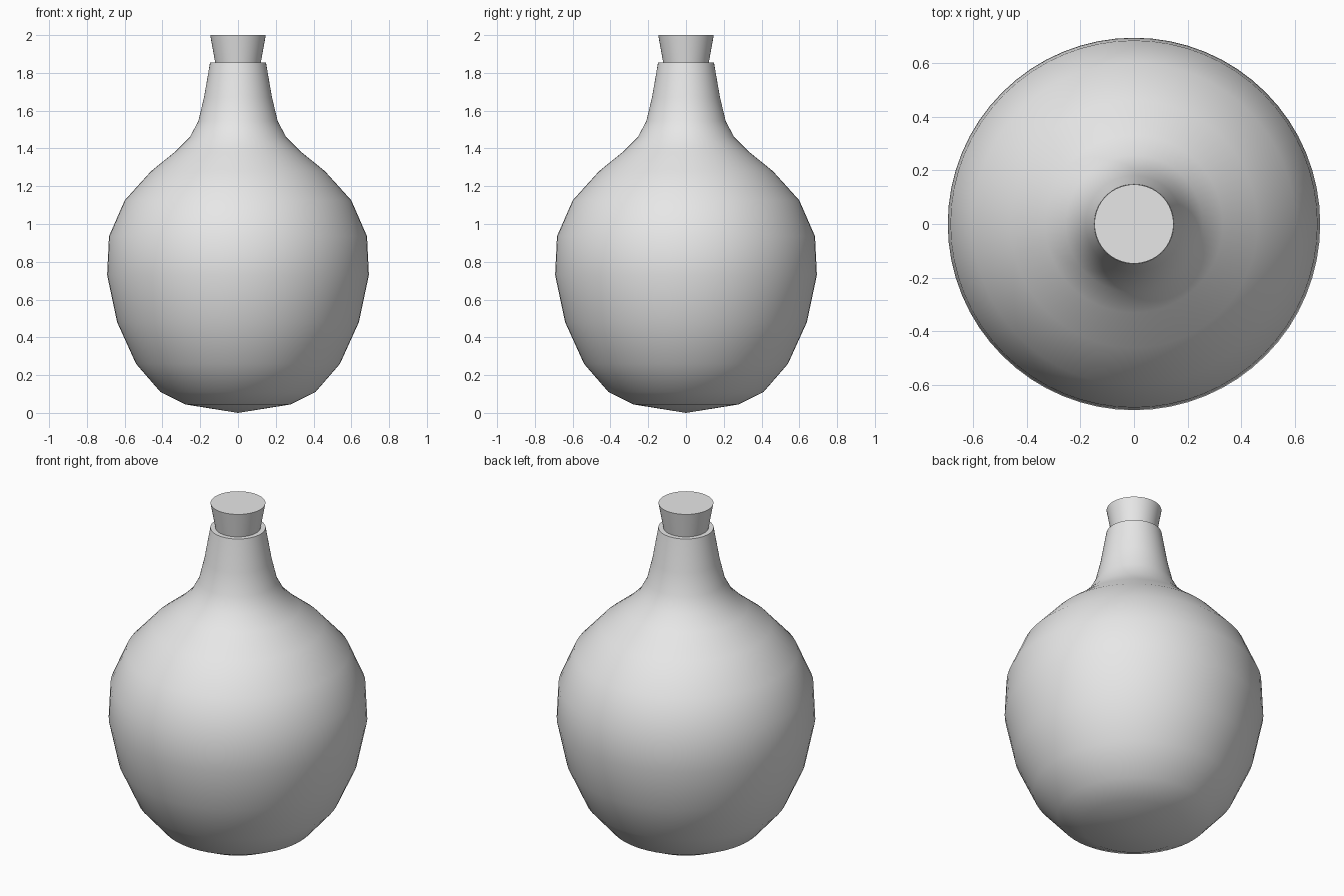
import bpy, bmesh, math

cube = bpy.data.objects.get("Cube")
if cube:
    bpy.data.objects.remove(cube, do_unlink=True)

grey = bpy.data.materials.new("light_grey")
grey.use_nodes = True
colour = (0.8, 0.8, 0.8, 1)
grey.diffuse_color = colour
grey.node_tree.nodes["Principled BSDF"].inputs["Base Color"].default_value = colour


def lathe(name, profile, steps, angle):
    """Spin a (radius, height) profile about z; ends at radius 0 are closed."""
    bm = bmesh.new()
    verts = [bm.verts.new((r, 0, z)) for r, z in profile]
    edges = [bm.edges.new(pair) for pair in zip(verts, verts[1:])]
    bmesh.ops.spin(bm, geom=verts + edges, cent=(0, 0, 0), axis=(0, 0, 1),
                   angle=math.tau, steps=steps)
    bmesh.ops.remove_doubles(bm, verts=bm.verts, dist=0.0005)
    bmesh.ops.recalc_face_normals(bm, faces=bm.faces)
    mesh = bpy.data.meshes.new(name)
    bm.to_mesh(mesh)
    bm.free()
    mesh.materials.append(grey)
    obj = bpy.data.objects.new(name, mesh)
    bpy.context.collection.objects.link(obj)
    bpy.ops.object.select_all(action="DESELECT")
    obj.select_set(True)
    bpy.context.view_layer.objects.active = obj
    bpy.ops.object.shade_smooth_by_angle(angle=math.radians(angle))
    return obj


# Round flask body, flared neck and flat rim turned in to the stopper
lathe("flask", [
    (0, 0), (0.28, 0.045), (0.41, 0.11), (0.54, 0.26), (0.64, 0.48),
    (0.693, 0.73), (0.683, 0.935), (0.6, 1.125), (0.46, 1.28),
    (0.33, 1.385), (0.255, 1.46), (0.21, 1.545), (0.18, 1.67),
    (0.148, 1.855), (0.11, 1.855)], 64, 50)

# Tapered stopper, partly sunk into the neck
lathe("stopper", [(0, 1.8), (0.111, 1.8), (0.147, 2), (0, 2)], 64, 40)
